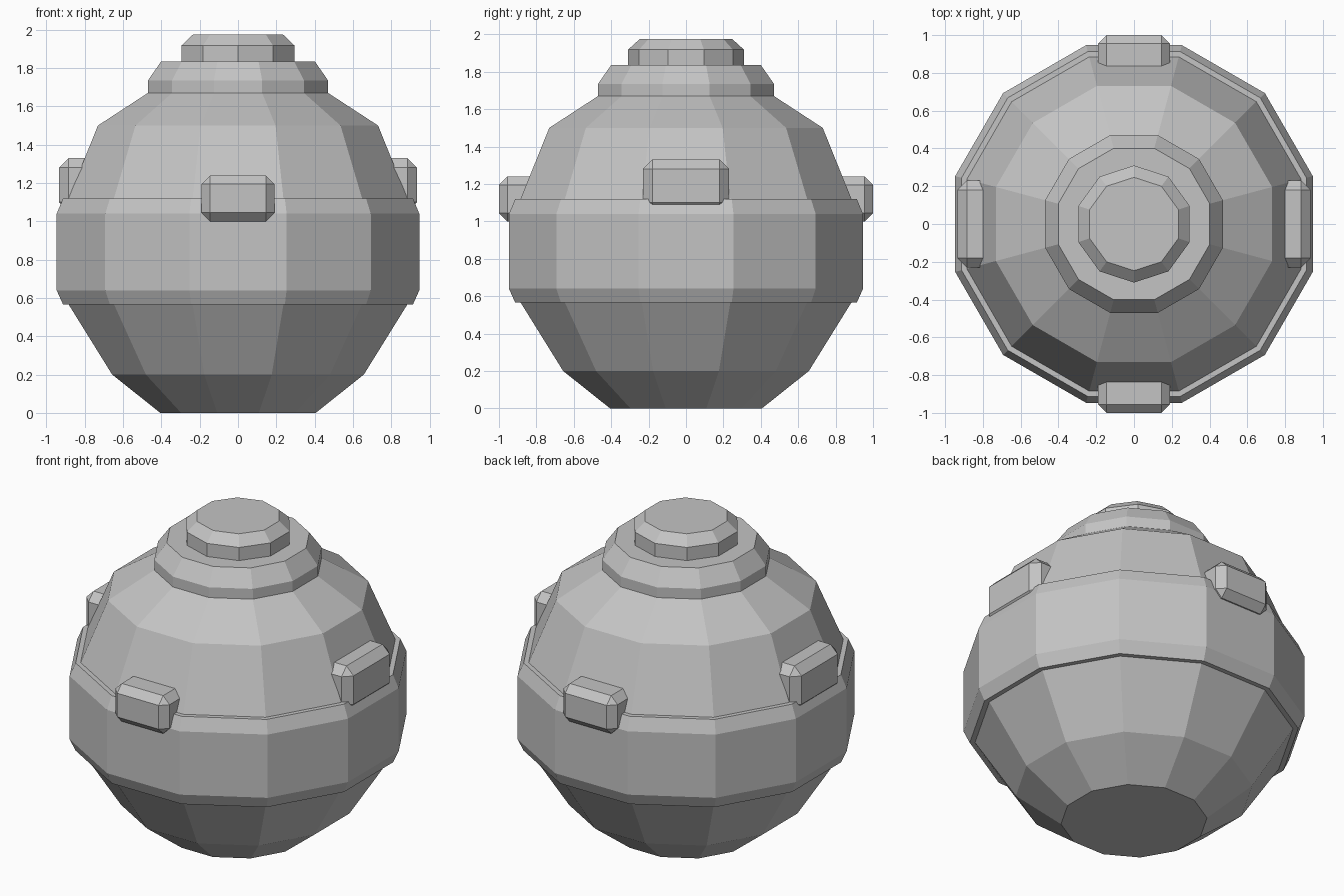
import bpy, bmesh
from math import sin, cos, pi, radians

default = bpy.data.objects.get("Cube")
if default:
    bpy.data.objects.remove(default)

# Single grey material
grey = bpy.data.materials.new("plain grey")
grey.use_nodes = True
colour = (0.55, 0.55, 0.55, 1.0)
grey.diffuse_color = colour
grey.node_tree.nodes["Principled BSDF"].inputs["Base Color"].default_value = colour


def finish(name, bm):
    bmesh.ops.recalc_face_normals(bm, faces=bm.faces)
    mesh = bpy.data.meshes.new(name)
    bm.to_mesh(mesh)
    bm.free()
    mesh.materials.append(grey)
    obj = bpy.data.objects.new(name, mesh)
    bpy.context.collection.objects.link(obj)
    return obj


def lathe(name, profile, sides=12, start=15, base=True, lid=True, loop=False):
    """Turn (radius, height) points around z as a faceted solid."""
    bm = bmesh.new()
    angles = [radians(start) + 2 * pi * i / sides for i in range(sides)]
    rings = [[bm.verts.new((r * cos(a), r * sin(a), z)) for a in angles]
             for r, z in profile]
    pairs = list(zip(rings, rings[1:]))
    if loop:
        pairs.append((rings[-1], rings[0]))
    for low, high in pairs:
        for i in range(sides):
            j = (i + 1) % sides
            bm.faces.new((low[i], low[j], high[j], high[i]))
    if base and not loop:
        bm.faces.new(rings[0])
    if lid and not loop:
        bm.faces.new(rings[-1])
    return finish(name, bm)


def lug(name, centre, size, bevel):
    """Box with every edge chamfered."""
    bm = bmesh.new()
    bmesh.ops.create_cube(bm, size=1)
    bmesh.ops.scale(bm, vec=size, verts=bm.verts)
    bmesh.ops.bevel(bm, geom=bm.edges[:], offset=bevel, segments=1,
                    affect='EDGES', profile=0.5)
    bmesh.ops.translate(bm, vec=centre, verts=bm.verts)
    return finish(name, bm)


# Round shell, open where the collar sits on it
lathe("body", [(0.42, 0), (0.68, 0.2), (0.918, 0.57), (0.918, 1.115),
               (0.757, 1.5), (0.487, 1.67)], lid=False)

# Wide chamfered ring around the middle
lathe("middle_band", [(0.9, 0.565), (0.945, 0.565), (0.98, 0.64),
                      (0.98, 1.04), (0.945, 1.12), (0.9, 1.12)], loop=True)

# Stepped top
lathe("collar", [(0.487, 1.67), (0.487, 1.735), (0.415, 1.835)], base=False)
lathe("top_cap", [(0.31, 1.82), (0.31, 1.918), (0.247, 1.975)], sides=10, start=18)

# Four lugs: low ones front and back, taller ones left and right
for name, s in (("front_lug", -1), ("back_lug", 1)):
    lug(name, (0, s * 0.88, 1.12), (0.38, 0.24, 0.24), 0.045)
for name, s in (("right_lug", -1), ("left_lug", 1)):
    lug(name, (s * 0.825, 0, 1.19), (0.22, 0.46, 0.28), 0.05)
